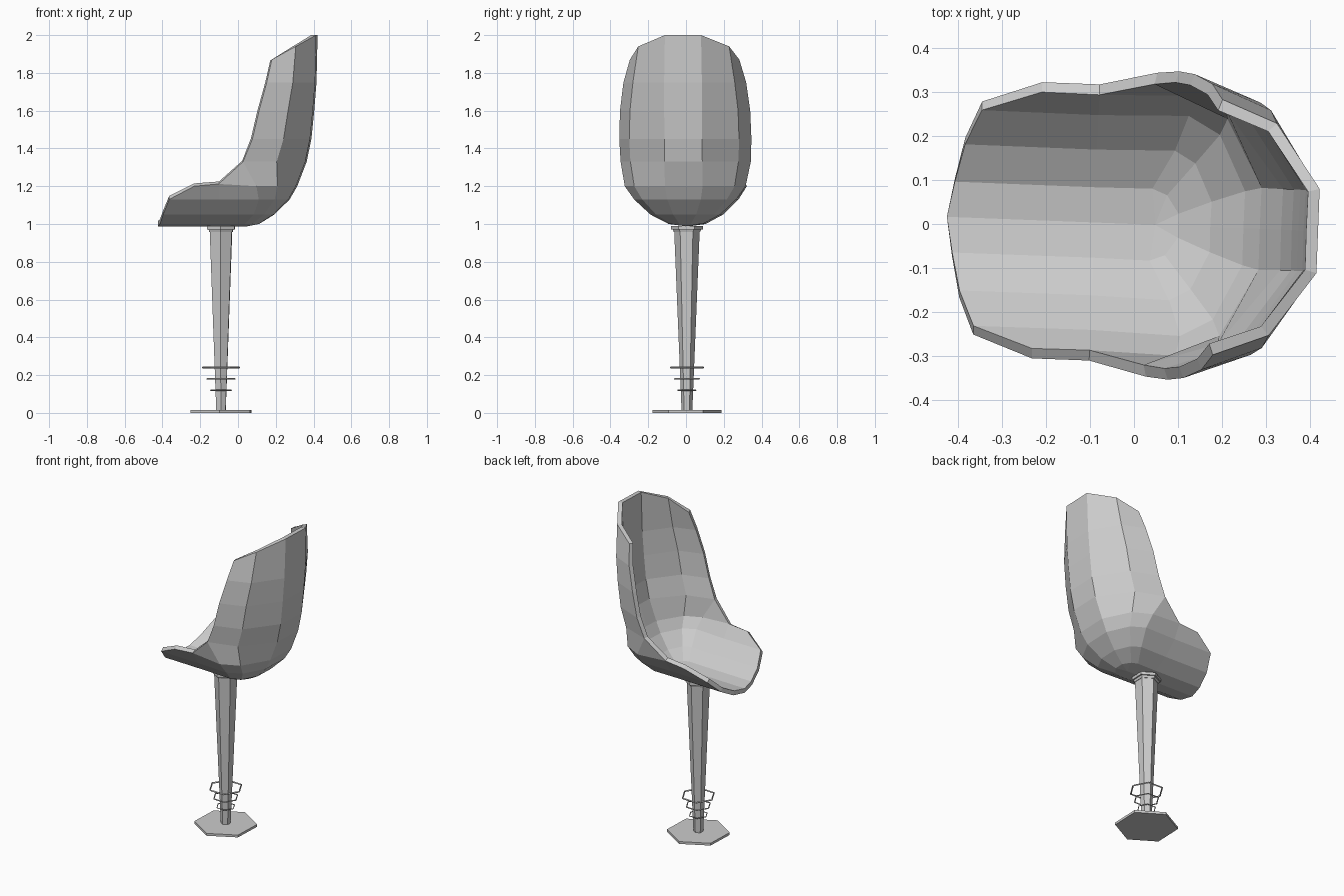
import bpy, bmesh
from math import radians

if "Cube" in bpy.data.objects:
    bpy.data.objects.remove(bpy.data.objects["Cube"])

CX, CY = -0.09, 0.005      # axis of the pedestal
TURN = radians(-2.2)       # whole stool is turned slightly


def hex_prism(name, r1, r2, z0, z1):
    bpy.ops.mesh.primitive_cone_add(vertices=6, radius1=r1, radius2=r2, depth=z1 - z0,
                                    location=(CX, CY, (z0 + z1) / 2), rotation=(0, 0, TURN))
    bpy.context.object.name = name


# Pedestal: base plate, tapered post, stepped collar
hex_prism("base_plate", 0.182, 0.182, 0.0, 0.015)
hex_prism("post", 0.028, 0.068, 0.0, 0.975)
hex_prism("collar_lower", 0.07, 0.075, 0.958, 0.972)
hex_prism("collar_upper", 0.084, 0.084, 0.972, 0.99)

# Thin hexagonal foot rings
for i, (r, z, t) in enumerate([(0.098, 0.24, 0.005), (0.074, 0.18, 0.004), (0.055, 0.12, 0.003)]):
    bpy.ops.mesh.primitive_torus_add(major_segments=6, minor_segments=4, major_radius=r,
                                     minor_radius=t, location=(CX, CY, z), rotation=(0, 0, TURN))
    bpy.context.object.name = f"foot_ring_{i + 1}"

# Seat shell: U-shaped loops (z, half width, back x, shoulder x, front end x or None)
loops = [
    (0.988, 0.0, 0.05, 0.05, -0.425),
    (1.0, 0.09, 0.11, 0.04, -0.41),
    (1.05, 0.185, 0.19, 0.09, -0.39),
    (1.13, 0.27, 0.27, 0.12, -0.355),
    (1.2, 0.32, 0.31, 0.11, -0.22),
    (1.33, 0.345, 0.36, 0.04, None),
    (1.45, 0.35, 0.385, 0.09, None),
    (1.6, 0.345, 0.40, 0.125, None),
    (1.75, 0.325, 0.412, 0.165, None),
    (2.0, 0.29, 0.418, 0.19, None),
]


def half_loop(z, w, b, s, e):
    drop = 0.13 if z == 2.0 else 0     # top edge slopes down to the sides
    pts = [(b, 0, z), (b, min(0.1, 0.33 * w), z),
           (s + 0.55 * (b - s), 0.83 * w, z - drop * 0.46), (s, w, z - drop)]
    if e is not None:
        pts += [(-0.09, w * 0.98, z + (0.012 if z == 1.2 else 0)), (e, w * 0.98, z)]
    return pts


bm = bmesh.new()
rows = [[bm.verts.new(p) for p in half_loop(*l)] for l in loops]
for a, b in zip(rows, rows[1:]):
    for k in range(min(len(a), len(b)) - 1):
        bm.faces.new((a[k], a[k + 1], b[k + 1], b[k]))
    if len(a) > len(b):                # step from the armrest to the back
        bm.faces.new((a[3], a[4], b[3]))
bmesh.ops.remove_doubles(bm, verts=bm.verts, dist=1e-4)
mesh = bpy.data.meshes.new("seat_shell")
bm.to_mesh(mesh)
bm.free()
seat = bpy.data.objects.new("seat_shell", mesh)
bpy.context.collection.objects.link(seat)
seat.rotation_euler.z = TURN
mirror = seat.modifiers.new("mirror", 'MIRROR')
mirror.use_axis = (False, True, False)
solid = seat.modifiers.new("thickness", 'SOLIDIFY')
solid.thickness = 0.027
solid.offset = -1
